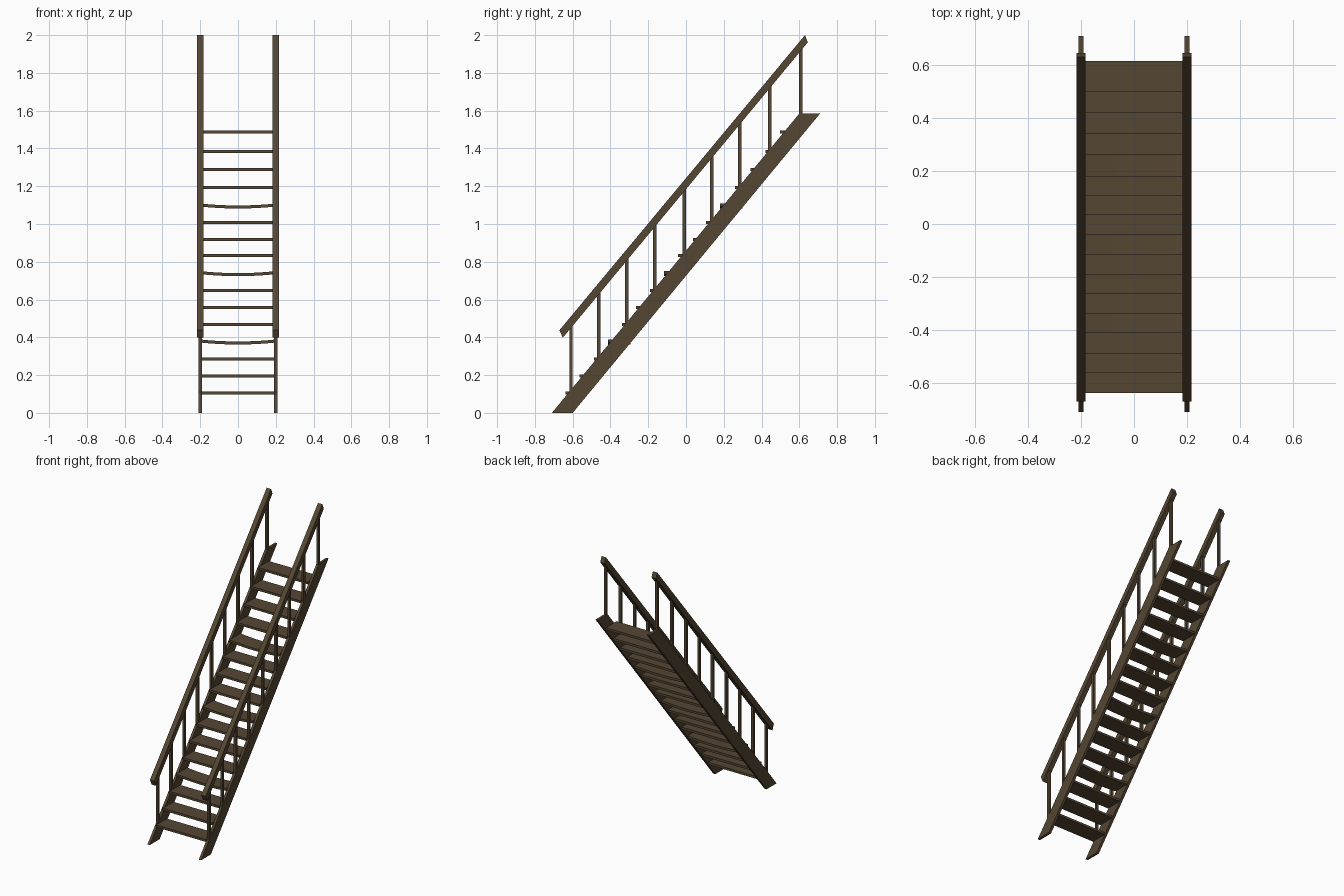
import bpy, bmesh

if "Cube" in bpy.data.objects:
    bpy.data.objects.remove(bpy.data.objects["Cube"])

wood = bpy.data.materials.new("dark_brown_wood")
wood.diffuse_color = (0.09, 0.061, 0.033, 1)
wood.use_nodes = True
wood.node_tree.nodes["Principled BSDF"].inputs["Base Color"].default_value = wood.diffuse_color


def finish(name, bm):
    bmesh.ops.recalc_face_normals(bm, faces=bm.faces)
    me = bpy.data.meshes.new(name)
    bm.to_mesh(me)
    bm.free()
    me.materials.append(wood)
    ob = bpy.data.objects.new(name, me)
    bpy.context.collection.objects.link(ob)


def slab(name, x, width, profile):
    """Extrude a (y, z) profile sideways, centred on x."""
    bm = bmesh.new()
    face = bm.faces.new([bm.verts.new((x - width / 2, y, z)) for y, z in profile])
    ext = bmesh.ops.extrude_face_region(bm, geom=[face])
    verts = [v for v in ext["geom"] if isinstance(v, bmesh.types.BMVert)]
    bmesh.ops.translate(bm, verts=verts, vec=(width, 0, 0))
    finish(name, bm)


def tread(name, y0, y1, z, sag):
    """Plank between the stringers, optionally sagging in the middle."""
    bm = bmesh.new()
    n, half, t = (10 if sag else 1), 0.195, 0.008
    rings = []
    for i in range(n + 1):
        u = -1 + 2 * i / n
        zz = z - sag * (1 - u * u)
        rings.append([bm.verts.new((u * half, y, zz + d))
                      for y, d in ((y0, -t), (y1, -t), (y1, t), (y0, t))])
    for a, b in zip(rings, rings[1:]):
        for k in range(4):
            bm.faces.new((a[k], a[k - 1], b[k - 1], b[k]))
    bm.faces.new(rings[0])
    bm.faces.new(rings[-1])
    finish(name, bm)


STRINGER = [(-0.71, 0), (-0.60, 0), (0.71, 1.585), (0.60, 1.585)]
RAIL = [(-0.67, 0.438), (-0.652, 0.398), (0.645, 1.962), (0.63, 2.0)]
BALUSTERS = [-0.609, -0.462, -0.313, -0.165, -0.01, 0.137, 0.285, 0.443, 0.607]
b = 0.009
slope = 1.585 / 1.31

for side, x in (("left", -0.2), ("right", 0.2)):
    slab(side + "_stringer", x, 0.018, STRINGER)
    slab(side + "_handrail", x, 0.034, RAIL)
    # upright posts, sunk into the stringer and the handrail
    for i, y in enumerate(BALUSTERS):
        z0 = (y + 0.68) * slope
        z1 = 0.438 + (y + 0.67) * 1.203 - 0.03
        slab(f"{side}_baluster_{i + 1}", x, 0.017,
             [(y - b, z0), (y + b, z0), (y + b, z1), (y - b, z1)])

# treads: front edge and height of each; every fourth one sags
FRONTS = [-0.637, -0.563, -0.488, -0.412, -0.34, -0.265, -0.19, -0.117,
          -0.042, 0.036, 0.106, 0.18, 0.26, 0.342, 0.42, 0.498]
HEIGHTS = [0.106, 0.196, 0.286, 0.380, 0.468, 0.558, 0.648, 0.742,
           0.832, 0.917, 1.008, 1.100, 1.192, 1.288, 1.384, 1.488]
for i, (y, z) in enumerate(zip(FRONTS, HEIGHTS)):
    tread(f"tread_{i + 1}", y, y + 0.118, z, 0.01 if i in (3, 7, 11) else 0)
